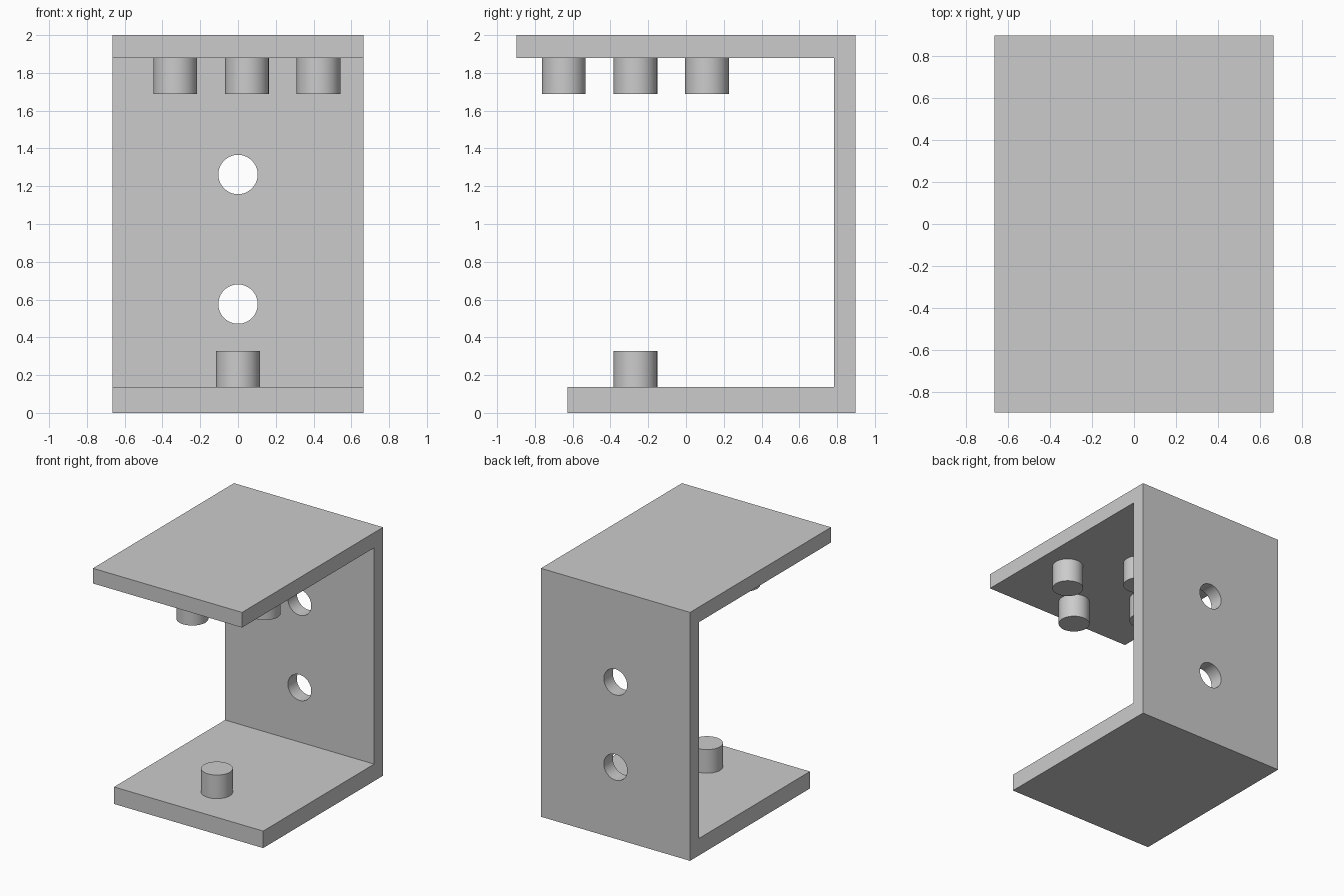
import bpy
import bmesh
import math

if "Cube" in bpy.data.objects:
    bpy.data.objects.remove(bpy.data.objects["Cube"], do_unlink=True)

grey = bpy.data.materials.new("plain grey")
grey.use_nodes = True
colour = (0.6, 0.6, 0.6, 1)
grey.diffuse_color = colour
grey.node_tree.nodes["Principled BSDF"].inputs["Base Color"].default_value = colour

HALF_WIDTH = 0.664
BACK, WALL = 0.897, 0.783
FLOOR, CEILING = 0.137, 1.878


def cylinder(name, radius, depth, location, rotation=(0, 0, 0)):
    bpy.ops.mesh.primitive_cylinder_add(
        vertices=64, radius=radius, depth=depth, location=location, rotation=rotation)
    obj = bpy.context.object
    obj.name = name
    obj.data.materials.append(grey)
    return obj


def peg(name, x, y, bottom, top):
    cylinder(name, 0.116, top - bottom, (x, y, (bottom + top) / 2))
    bpy.ops.object.shade_smooth_by_angle(angle=math.radians(30))


# C-shaped bracket: side profile extruded across the width
profile = [(-BACK, 2), (-BACK, CEILING), (WALL, CEILING), (WALL, FLOOR),
           (-0.628, FLOOR), (-0.628, 0), (BACK, 0), (BACK, 2)]
bm = bmesh.new()
side = bm.faces.new([bm.verts.new((-HALF_WIDTH, y, z)) for y, z in profile])
extruded = bmesh.ops.extrude_face_region(bm, geom=[side])["geom"]
bmesh.ops.translate(bm, vec=(2 * HALF_WIDTH, 0, 0),
                    verts=[v for v in extruded if isinstance(v, bmesh.types.BMVert)])
bmesh.ops.recalc_face_normals(bm, faces=bm.faces)
mesh = bpy.data.meshes.new("bracket")
bm.to_mesh(mesh)
bm.free()
bracket = bpy.data.objects.new("bracket", mesh)
bpy.context.collection.objects.link(bracket)
mesh.materials.append(grey)

# Two round screw holes through the back wall
for label, z in (("lower", 0.576), ("upper", 1.262)):
    cutter = cylinder(label + "_hole_cutter", 0.104, 0.4,
                      (0, (WALL + BACK) / 2, z), (math.pi / 2, 0, 0))
    cutter.hide_render = True
    cutter.hide_viewport = True
    cut = bracket.modifiers.new(label + "_hole", "BOOLEAN")
    cut.operation = "DIFFERENCE"
    cut.solver = "EXACT"
    cut.object = cutter

bpy.ops.object.select_all(action="DESELECT")
bpy.context.view_layer.objects.active = bracket
bracket.select_set(True)
for modifier in list(bracket.modifiers):
    bpy.ops.object.modifier_apply(modifier=modifier.name)
bpy.ops.object.shade_smooth_by_angle(angle=math.radians(30))

# Four pegs in a diamond under the top plate, one peg on the bottom plate
CENTRE_X, CENTRE_Y, SPACING = 0.047, -0.268, 0.379
for label, dx, dy in (("left", 1, 0), ("right", -1, 0), ("front", 0, -1), ("back", 0, 1)):
    peg("top_peg_" + label, CENTRE_X + dx * SPACING, CENTRE_Y + dy * SPACING,
        1.688, CEILING + 0.02)
peg("bottom_peg", 0, CENTRE_Y, FLOOR - 0.02, 0.327)
